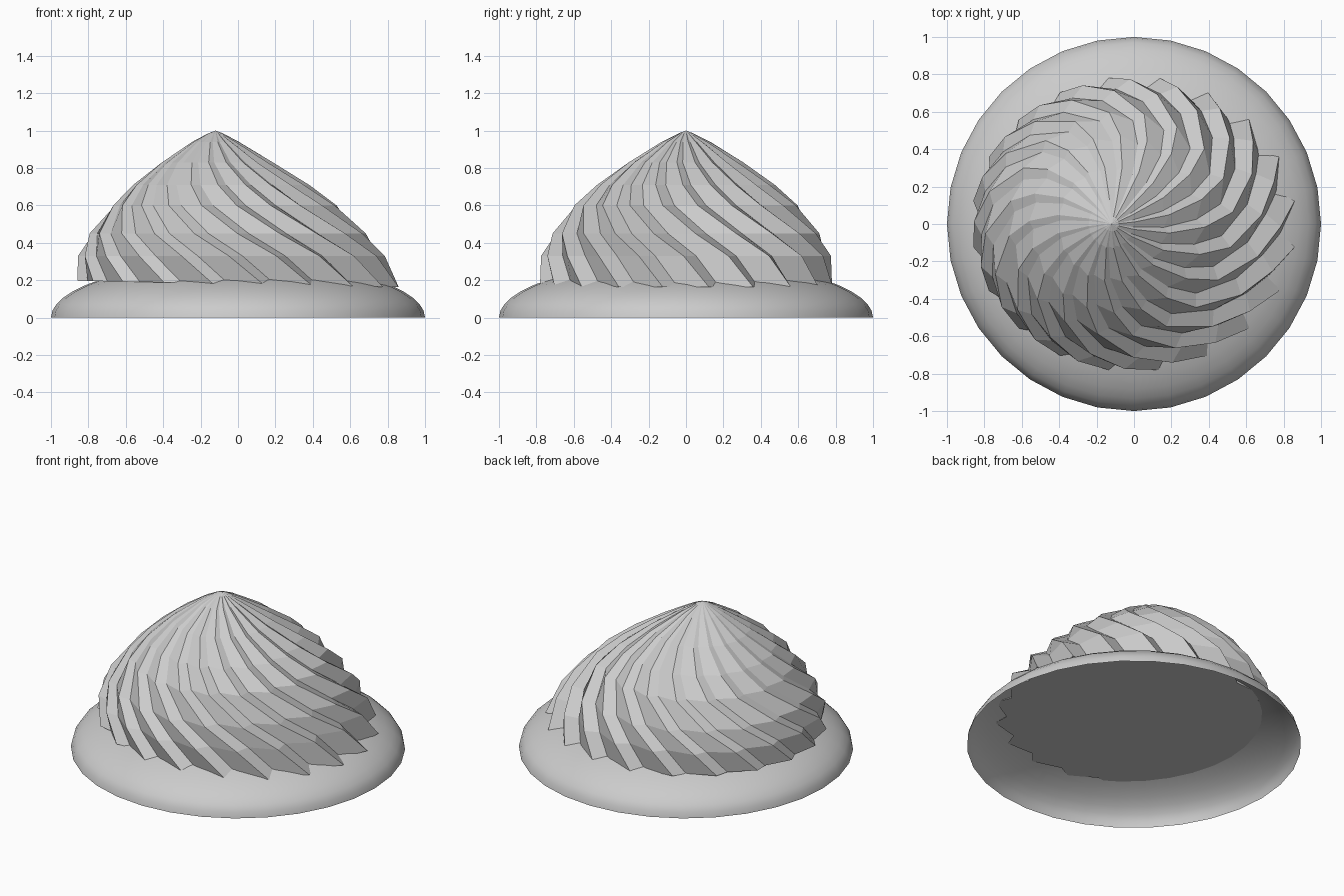
import bpy, bmesh, math

cube = bpy.data.objects.get("Cube")
if cube:
    bpy.data.objects.remove(cube, do_unlink=True)

grey = bpy.data.materials.new("plain grey")
grey.use_nodes = True
grey.diffuse_color = (0.6, 0.6, 0.6, 1)
grey.node_tree.nodes["Principled BSDF"].inputs["Base Color"].default_value = (0.6, 0.6, 0.6, 1)


def finish(bm, name, smooth):
    bmesh.ops.recalc_face_normals(bm, faces=bm.faces)
    for f in bm.faces:
        f.smooth = smooth
    mesh = bpy.data.meshes.new(name)
    bm.to_mesh(mesh)
    bm.free()
    mesh.materials.append(grey)
    obj = bpy.data.objects.new(name, mesh)
    bpy.context.collection.objects.link(obj)
    return obj


def loft(bm, rings):
    loops = [[bm.verts.new(p) for p in ring] for ring in rings]
    n = len(loops[0])
    for a, b in zip(loops, loops[1:]):
        for i in range(n):
            j = (i + 1) % n
            bm.faces.new((a[i], a[j], b[j], b[i]))
    return loops


# Shallow hollow dome, open underneath
SIDES = 32
DOME_HEIGHT = 0.3
bm = bmesh.new()
rings = []
for k in range(9):
    lat = math.radians(k * 7)
    r, z = math.cos(lat), DOME_HEIGHT * math.sin(lat)
    rings.append([(r * math.cos(math.tau * i / SIDES), r * math.sin(math.tau * i / SIDES), z)
                  for i in range(SIDES)])
loft(bm, rings)
finish(bm, "base_dome", True)

# Twisted fluted cap: height, x radius, y radius, x centre, twist in degrees
TEETH = 20
profile = [
    (0.18, 0.87, 0.79, 0.0, 0),
    (0.33, 0.82, 0.775, -0.035, -10),
    (0.45, 0.74, 0.715, -0.055, -23),
    (0.60, 0.60, 0.60, -0.07, -39),
    (0.71, 0.47, 0.475, -0.09, -47),
    (0.83, 0.30, 0.31, -0.11, -54),
    (0.94, 0.125, 0.13, -0.12, -58),
    (0.985, 0.04, 0.04, -0.12, -60),
]
bm = bmesh.new()
rings = []
for level, (z, rx, ry, cx, twist) in enumerate(profile):
    ring = []
    for t in range(TEETH):
        # Each tooth has an outer ridge, then a valley on its counterclockwise side
        for part, valley in ((0, 0), (0.3, 1)):
            a = math.radians(twist) + math.tau * (t + 0.5 + part) / TEETH
            depth = 1 - valley * (0.07 + 0.025 * math.cos(a))
            x = cx + rx * depth * math.cos(a)
            tilt = -0.02 * x if level == 0 else 0
            ring.append((x, ry * depth * math.sin(a), z + tilt))
    rings.append(ring)
loops = loft(bm, rings)

# Pointed tip and closed underside
tip = bm.verts.new((-0.12, 0, 1.0))
top = loops[-1]
for i, v in enumerate(top):
    bm.faces.new((v, top[(i + 1) % len(top)], tip))
centre = bm.verts.new((0, 0, 0.18))
low = loops[0]
for i, v in enumerate(low):
    bm.faces.new((low[(i + 1) % len(low)], v, centre))
finish(bm, "fluted_cap", False)
